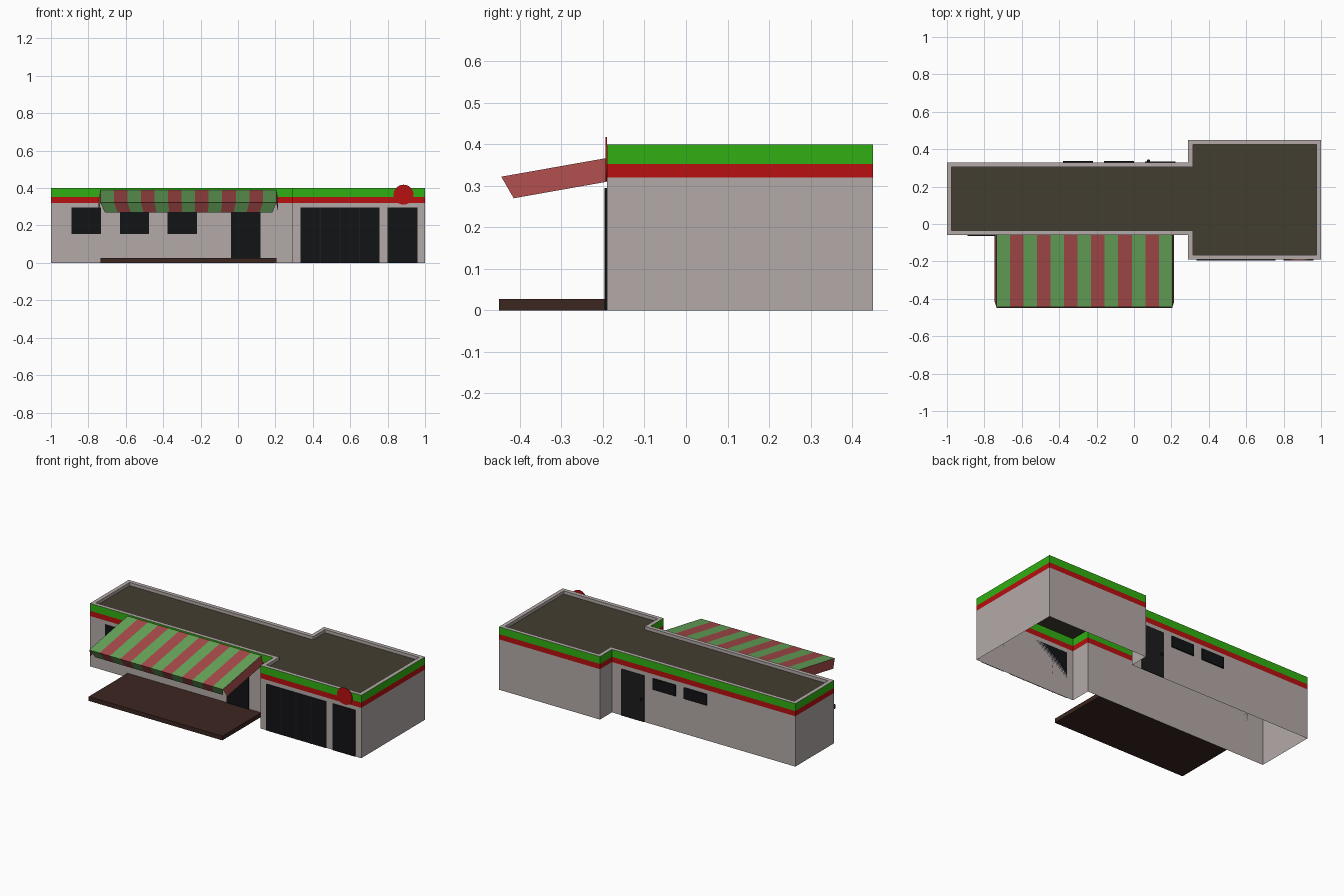
import bpy, bmesh, math
from mathutils import Matrix

if "Cube" in bpy.data.objects:
    bpy.data.objects.remove(bpy.data.objects["Cube"])


def material(name, r, g, b):
    m = bpy.data.materials.new(name)
    m.diffuse_color = (r, g, b, 1)
    m.use_nodes = True
    m.node_tree.nodes["Principled BSDF"].inputs["Base Color"].default_value = m.diffuse_color
    return m


WALL = material("warm_grey", 0.45, 0.40, 0.39)
RED = material("red", 0.48, 0.005, 0.005)
GREEN = material("green", 0.03, 0.43, 0.006)
ROOF = material("roof_brown", 0.055, 0.048, 0.03)
DECK = material("deck_brown", 0.045, 0.019, 0.014)
GLASS = material("dark_glass", 0.006, 0.0065, 0.008)
FRAME = material("dark_frame", 0.012, 0.012, 0.013)
STRIPE_G = material("stripe_green", 0.14, 0.39, 0.107)
STRIPE_R = material("stripe_red", 0.40, 0.07, 0.07)


def finish(name, bm, *mats):
    me = bpy.data.meshes.new(name)
    bm.to_mesh(me)
    bm.free()
    ob = bpy.data.objects.new(name, me)
    for m in mats:
        me.materials.append(m)
    bpy.context.collection.objects.link(ob)
    return ob


def quad(bm, pts, idx=0):
    f = bm.faces.new([bm.verts.new(p) for p in pts])
    f.material_index = idx


def box(name, x0, x1, y0, y1, z0, z1, mat):
    bm = bmesh.new()
    bmesh.ops.create_cube(bm, size=1)
    bmesh.ops.transform(bm, verts=bm.verts, matrix=Matrix.Translation(
        ((x0 + x1) / 2, (y0 + y1) / 2, (z0 + z1) / 2))
        @ Matrix.Diagonal((x1 - x0, y1 - y0, z1 - z0, 1)))
    return finish(name, bm, mat)


def footprint(d):
    """Building outline, counter-clockwise, inset by d."""
    return [(-1 + d, -0.06 + d), (0.29 + d, -0.06 + d), (0.29 + d, -0.19 + d),
            (1 - d, -0.19 + d), (1 - d, 0.45 - d), (0.29 + d, 0.45 - d),
            (0.29 + d, 0.33 - d), (-1 + d, 0.33 - d)]


OUTER, INNER = footprint(0), footprint(0.025)
ROOF_Z, TOP = 0.38, 0.40


def ring(name, lo, z0, hi, z1, mat):
    """Band of quads joining two outlines."""
    bm = bmesh.new()
    a = [bm.verts.new((*p, z0)) for p in lo]
    b = [bm.verts.new((*p, z1)) for p in hi]
    n = len(a)
    for i in range(n):
        j = (i + 1) % n
        bm.faces.new((a[i], a[j], b[j], b[i]))
    return finish(name, bm, mat)


# Walls, coloured bands, parapet and roof
ring("walls", OUTER, 0, OUTER, 0.32, WALL)
ring("red_band", OUTER, 0.32, OUTER, 0.353, RED)
ring("green_band", OUTER, 0.353, OUTER, TOP, GREEN)
ring("parapet_cap", OUTER, TOP, INNER, TOP, WALL)
ring("parapet_inside", INNER, TOP, INNER, ROOF_Z, WALL)
bm = bmesh.new()
quad(bm, [(*p, ROOF_Z) for p in INNER])
finish("roof", bm, ROOF)

# Front windows and doors: thin panels on the walls
T = 0.004
for i, x in enumerate((-0.89, -0.632, -0.377)):
    box(f"front_window_{i + 1}", x, x + 0.157, -0.06 - T, -0.06, 0.155, 0.295, GLASS)
box("front_door", -0.037, 0.12, -0.06 - T, -0.06, 0, 0.295, GLASS)
box("shop_window", 0.333, 0.757, -0.19 - T, -0.19, 0, 0.295, GLASS)
box("shop_door", 0.80, 0.96, -0.19 - T, -0.19, 0, 0.295, GLASS)
for i, x in enumerate((0.44, 0.545, 0.65)):
    box(f"shop_mullion_{i + 1}", x - 0.003, x + 0.003, -0.196, -0.19, 0, 0.295, FRAME)

# Back windows, door and knob
for i, x in enumerate((-0.38, -0.16)):
    box(f"back_window_{i + 1}", x, x + 0.16, 0.33, 0.33 + 2 * T, 0.225, 0.295, GLASS)
box("back_door", 0.06, 0.222, 0.33, 0.33 + T, 0, 0.295, FRAME)
bm = bmesh.new()
bmesh.ops.create_uvsphere(bm, u_segments=10, v_segments=6, radius=0.009)
bmesh.ops.translate(bm, verts=bm.verts, vec=(0.078, 0.337, 0.145))
finish("back_door_knob", bm, GLASS)

# Deck under the awning
box("deck", -0.735, 0.205, -0.45, -0.06, 0, 0.027, DECK)

# Striped awning: sloping top and tucked front valance
N, X0, X1 = 13, -0.735, 0.205
rows = [(X0, X1, -0.06, 0.39), (X0, X1, -0.445, 0.322), (-0.712, 0.184, -0.415, 0.27)]
bm = bmesh.new()
for (a0, a1, ya, za), (b0, b1, yb, zb) in zip(rows, rows[1:]):
    for i in range(N):
        s, t = i / N, (i + 1) / N
        quad(bm, [(a0 + (a1 - a0) * s, ya, za), (b0 + (b1 - b0) * s, yb, zb),
                  (b0 + (b1 - b0) * t, yb, zb), (a0 + (a1 - a0) * t, ya, za)], i % 2)
finish("awning", bm, STRIPE_G, STRIPE_R)

# Flared side valances
for name, x, s in (("awning_side_left", X0, -1), ("awning_side_right", X1, 1)):
    bm = bmesh.new()
    pts = [(x, -0.06, 0.39), (x, -0.445, 0.322),
           (x + 0.01 * s, -0.415, 0.27), (x + 0.01 * s, -0.06, 0.333)]
    quad(bm, pts if s > 0 else pts[::-1])
    finish(name, bm, STRIPE_R)

# Round plain sign on the front band
bm = bmesh.new()
bmesh.ops.create_cone(bm, cap_ends=True, segments=32, radius1=0.053, radius2=0.053, depth=0.004)
bmesh.ops.transform(bm, verts=bm.verts, matrix=Matrix.Translation((0.885, -0.192, 0.365))
                    @ Matrix.Rotation(math.pi / 2, 4, 'X'))
finish("round_sign", bm, RED)
